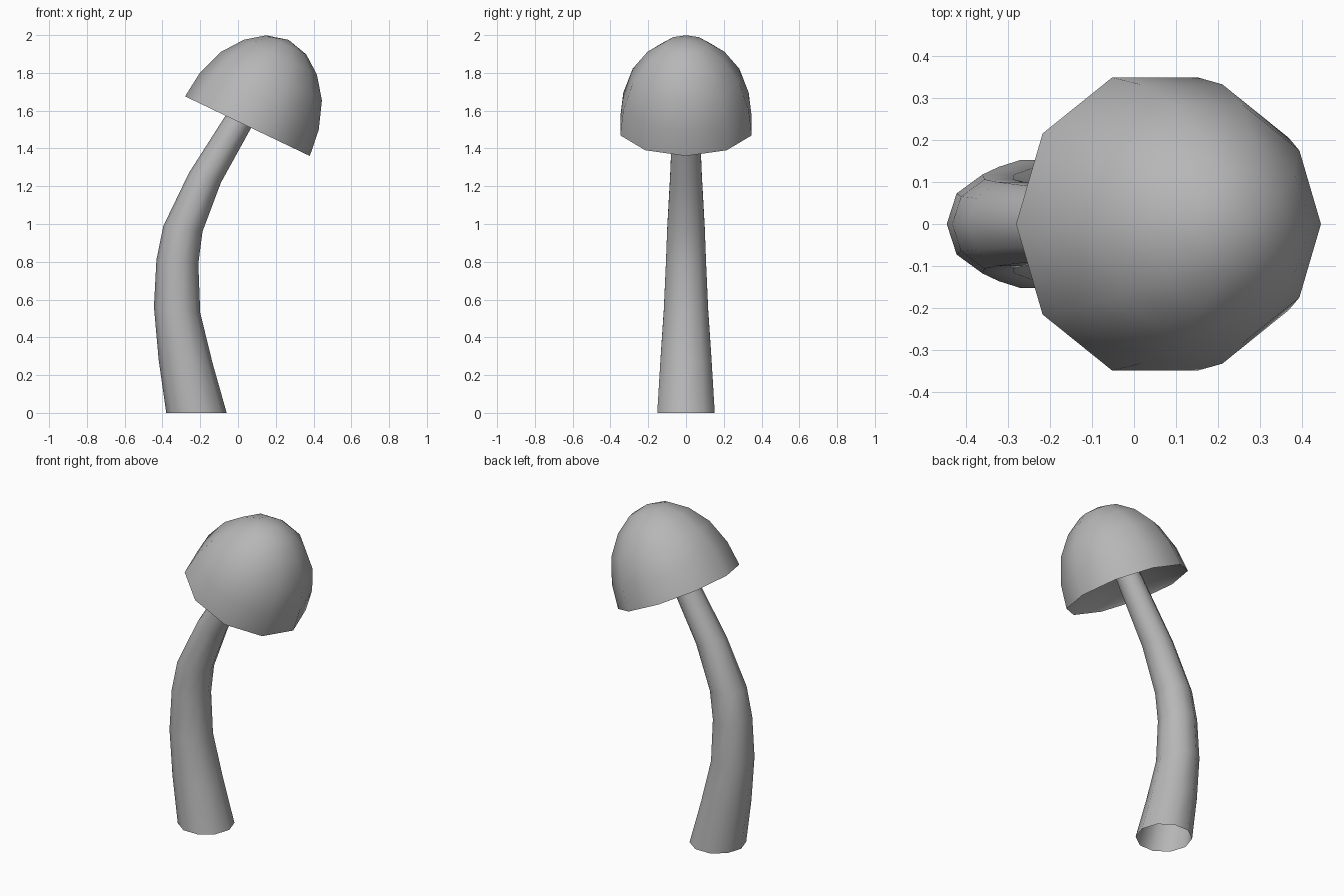
import bpy
import math
from mathutils import Vector

if "Cube" in bpy.data.objects:
    bpy.data.objects.remove(bpy.data.objects["Cube"], do_unlink=True)

SIDES = 10
GREY = (0.47, 0.47, 0.47, 1)

grey = bpy.data.materials.new("plain grey")
grey.use_nodes = True
grey.diffuse_color = GREY
grey.node_tree.nodes["Principled BSDF"].inputs["Base Color"].default_value = GREY


def loft(name, rings, tip=None):
    """Skin ten-sided rings, each given as (centre, sideways radius vector)."""
    verts, faces = [], []
    for centre, across in rings:
        depth = Vector((0, across.length, 0))
        for i in range(SIDES):
            a = math.tau * i / SIDES
            verts.append(centre + across * math.cos(a) + depth * math.sin(a))
    for r in range(len(rings) - 1):
        for i in range(SIDES):
            j = (i + 1) % SIDES
            low, high = r * SIDES, (r + 1) * SIDES
            faces.append((low + i, low + j, high + j, high + i))
    if tip is not None:
        last = len(verts) - SIDES
        verts.append(tip)
        faces += [(last + i, last + (i + 1) % SIDES, len(verts) - 1) for i in range(SIDES)]
    mesh = bpy.data.meshes.new(name)
    mesh.from_pydata(verts, [], faces)
    mesh.materials.append(grey)
    obj = bpy.data.objects.new(name, mesh)
    bpy.context.collection.objects.link(obj)
    bpy.ops.object.select_all(action="DESELECT")
    obj.select_set(True)
    bpy.context.view_layer.objects.active = obj
    bpy.ops.object.shade_smooth_by_angle(angle=math.radians(60))


# Stem: open bent tube, each ring given by its two side points (x, z)
stem_sides = [
    ((-0.38, 0), (-0.06, 0)),
    ((-0.42, 0.28), (-0.135, 0.265)),
    ((-0.445, 0.56), (-0.2, 0.53)),
    ((-0.432, 0.81), (-0.21, 0.79)),
    ((-0.395, 0.99), (-0.188, 0.96)),
    ((-0.26, 1.27), (-0.09, 1.22)),
    ((-0.062, 1.58), (0.073, 1.515)),
    ((0.04, 1.74), (0.16, 1.68)),
]
stem_rings = []
for (ax, az), (bx, bz) in stem_sides:
    a, b = Vector((ax, 0, az)), Vector((bx, 0, bz))
    stem_rings.append(((a + b) / 2, (b - a) / 2))
loft("stem", stem_rings)

# Cap: tilted dome and shallow hollow underside, profiles as (radius, height)
rim = Vector((0.05, 0, 1.518))
axis = Vector((0.431, 0, 0.902)).normalized()
side = Vector((axis.z, 0, -axis.x))


def cap_rings(profile):
    return [(rim + axis * h, side * r) for r, h in profile]


dome = [(0.366, 0), (0.349, 0.145), (0.297, 0.293), (0.214, 0.405), (0.117, 0.477)]
loft("cap", cap_rings(dome), rim + axis * 0.506)

hollow = [(0.05, 0.13), (0.2, 0.09), (0.35, 0.02), (0.366, 0)]
loft("cap_underside", cap_rings(hollow))
